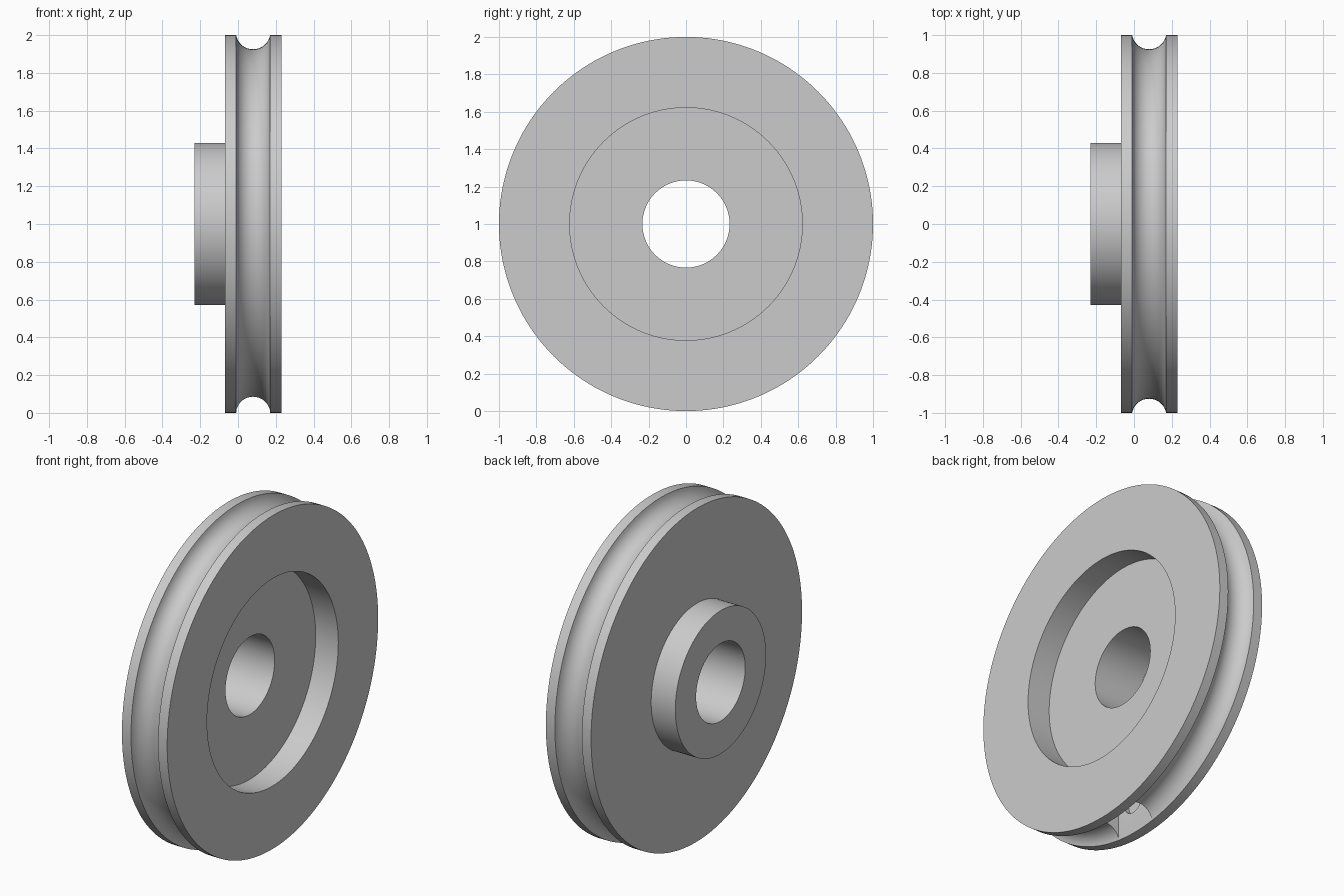
import bpy, bmesh, math
from mathutils import Matrix, Vector

cube = bpy.data.objects.get("Cube")
if cube:
    bpy.data.objects.remove(cube, do_unlink=True)

# Single metal colour
metal = bpy.data.materials.new("light_grey_metal")
metal.use_nodes = True
GREY = (0.6, 0.6, 0.6, 1)
metal.diffuse_color = GREY
metal.node_tree.nodes["Principled BSDF"].inputs["Base Color"].default_value = GREY

SEGMENTS = 160
CENTRE = Vector((0, 0, 1))


def new_object(name, bm):
    bmesh.ops.recalc_face_normals(bm, faces=bm.faces)
    mesh = bpy.data.meshes.new(name)
    bm.to_mesh(mesh)
    bm.free()
    mesh.materials.append(metal)
    obj = bpy.data.objects.new(name, mesh)
    bpy.context.collection.objects.link(obj)
    return obj


def lathe(name, profile):
    """Revolve a closed (x, radius) profile about the x axis."""
    bm = bmesh.new()
    rings = []
    for i in range(SEGMENTS):
        a = 2 * math.pi * i / SEGMENTS
        rings.append([bm.verts.new(CENTRE + Vector((x, r * math.sin(a), r * math.cos(a))))
                      for x, r in profile])
    n = len(profile)
    for i, ring in enumerate(rings):
        nxt = rings[(i + 1) % SEGMENTS]
        for j in range(n):
            k = (j + 1) % n
            bm.faces.new((ring[j], ring[k], nxt[k], nxt[j]))
    return new_object(name, bm)


def cut(target, cutter):
    mod = target.modifiers.new("cut", 'BOOLEAN')
    mod.operation = 'DIFFERENCE'
    mod.solver = 'EXACT'
    mod.object = cutter
    bpy.context.view_layer.objects.active = target
    bpy.ops.object.modifier_apply(modifier=mod.name)
    bpy.data.objects.remove(cutter, do_unlink=True)


# Rope groove: circular arc between the two flanges
HALF, DEPTH, MID = 0.09, 0.075, 0.08
radius = (HALF ** 2 + DEPTH ** 2) / (2 * DEPTH)
spread = math.asin(HALF / radius)
groove = []
for i in range(17):
    t = spread * (i / 8 - 1)
    groove.append((MID + radius * math.sin(t), 1 - DEPTH + radius * (1 - math.cos(t))))

# Wheel: bored hub, back flange, groove, front flange and recess
profile = [(-0.23, 0.233), (-0.23, 0.43), (-0.07, 0.43), (-0.07, 1.0)]
profile += groove
profile += [(0.23, 1.0), (0.23, 0.622), (0.08, 0.622), (0.08, 0.233)]
wheel = lathe("grooved_wheel", profile)

# Rope anchor slot at the bottom of the groove
bm = bmesh.new()
bmesh.ops.create_cube(bm, size=1, matrix=Matrix.Translation((MID, 0, 0.1))
                      @ Matrix.Diagonal((0.178, 0.28, 0.24, 1)))
slot = new_object("slot_cutter", bm)
slot.hide_render = True
cut(wheel, slot)

# Shallow blind hole in the slot wall
bm = bmesh.new()
bmesh.ops.create_cone(bm, cap_ends=True, segments=32, radius1=0.07, radius2=0.07, depth=0.06,
                      matrix=Matrix.Translation((-0.01, -0.02, 0.2))
                      @ Matrix.Rotation(math.pi / 2, 4, 'Y'))
hole = new_object("hole_cutter", bm)
hole.hide_render = True
cut(wheel, hole)

# Smooth round surfaces, sharp rims
bpy.ops.object.select_all(action='DESELECT')
wheel.select_set(True)
bpy.context.view_layer.objects.active = wheel
bpy.ops.object.shade_smooth_by_angle(angle=math.radians(30))
